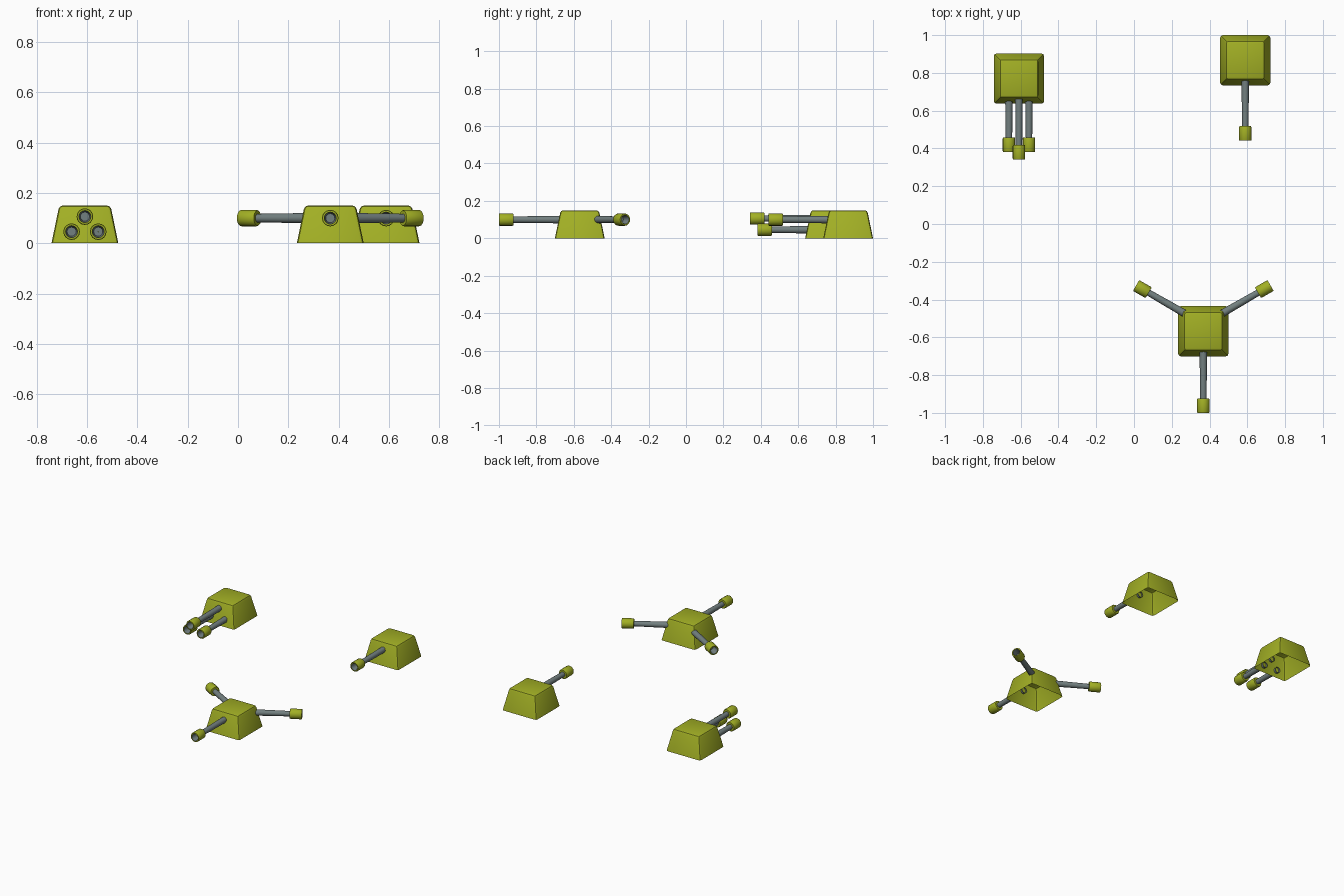
import bpy, bmesh, math
from mathutils import Vector

if "Cube" in bpy.data.objects:
    bpy.data.objects.remove(bpy.data.objects["Cube"])


def material(name, rgb):
    m = bpy.data.materials.new(name)
    m.diffuse_color = (*rgb, 1)
    m.use_nodes = True
    m.node_tree.nodes["Principled BSDF"].inputs["Base Color"].default_value = m.diffuse_color
    return m


OLIVE = material("olive green", (0.36, 0.43, 0.018))
GREY = material("gun grey", (0.17, 0.215, 0.215))


def finish(bm, name, mat, angle=35):
    mesh = bpy.data.meshes.new(name)
    bm.to_mesh(mesh)
    bm.free()
    mesh.materials.append(mat)
    ob = bpy.data.objects.new(name, mesh)
    bpy.context.collection.objects.link(ob)
    bpy.ops.object.select_all(action='DESELECT')
    ob.select_set(True)
    bpy.context.view_layer.objects.active = ob
    bpy.ops.object.shade_smooth_by_angle(angle=math.radians(angle))
    return ob


def housing(name, cx, cy):
    """Tapered turret shell, open underneath, with softened edges."""
    bm = bmesh.new()
    bmesh.ops.create_cube(bm, size=1)
    for v in bm.verts:
        half = 0.133 if v.co.z < 0 else 0.102
        v.co = Vector((cx + math.copysign(half, v.co.x),
                       cy + math.copysign(half, v.co.y),
                       0 if v.co.z < 0 else 0.15))
    floor = [f for f in bm.faces if all(v.co.z < 0.01 for v in f.verts)]
    bmesh.ops.delete(bm, geom=floor, context='FACES_ONLY')
    edges = [e for e in bm.edges if not e.is_boundary]
    bmesh.ops.bevel(bm, geom=edges, offset=0.014, segments=2,
                    profile=0.5, affect='EDGES')
    finish(bm, name, OLIVE)


def lathe(name, profile, origin, direction, mat, sides=16):
    """Spin (radius, distance) points around a horizontal axis."""
    axis = Vector(direction).normalized()
    side = Vector((-axis.y, axis.x, 0))
    up = Vector((0, 0, 1))
    bm = bmesh.new()
    rings = []
    for r, t in profile:
        ring = []
        for i in range(sides):
            a = math.tau * i / sides
            ring.append(bm.verts.new(Vector(origin) + axis * t
                        + side * (r * math.cos(a)) + up * (r * math.sin(a))))
        rings.append(ring)
    for a, b in zip(rings, rings[1:]):
        for i in range(sides):
            j = (i + 1) % sides
            bm.faces.new((a[i], a[j], b[j], b[i]))
    return finish(bm, name, mat)


def gun(name, origin, direction, start, tip):
    """Grey barrel pipe, olive muzzle sleeve and grey bore."""
    back = tip - 0.077
    lathe(name + "_barrel", [(0.020, start), (0.017, back + 0.005)],
          origin, direction, GREY)
    lathe(name + "_muzzle", [(0.016, back), (0.030, back), (0.033, back + 0.006),
                             (0.033, tip - 0.004), (0.031, tip), (0.024, tip)],
          origin, direction, OLIVE)
    lathe(name + "_bore", [(0.024, tip), (0.022, tip - 0.012),
                           (0.018, tip - 0.05), (0.0005, tip - 0.05)],
          origin, direction, GREY)


FRONT = (0, -1, 0)

# Triple turret: one high barrel over two shorter low ones
ax, ay = -0.609, 0.77
housing("triple_housing", ax, ay)
gun("triple_upper", (ax, ay, 0.106), FRONT, 0.10, 0.428)
for s, label in ((-1, "left"), (1, "right")):
    gun("triple_lower_" + label, (ax + s * 0.053, ay, 0.046), FRONT, 0.11, 0.388)

# Single turret
bx, by = 0.589, 0.867
housing("single_housing", bx, by)
gun("single", (bx, by, 0.1), FRONT, 0.10, 0.426)

# Three way turret: front barrel and two diagonal ones at the rear corners
cx, cy = 0.367, -0.568
housing("three_way_housing", cx, cy)
gun("three_way_front", (cx, cy, 0.1), FRONT, 0.10, 0.432)
for s, label in ((-1, "left"), (1, "right")):
    angle = math.radians(30)
    gun("three_way_" + label, (cx, cy + 0.037, 0.1),
        (s * math.cos(angle), math.sin(angle), 0), 0.115, 0.411)
